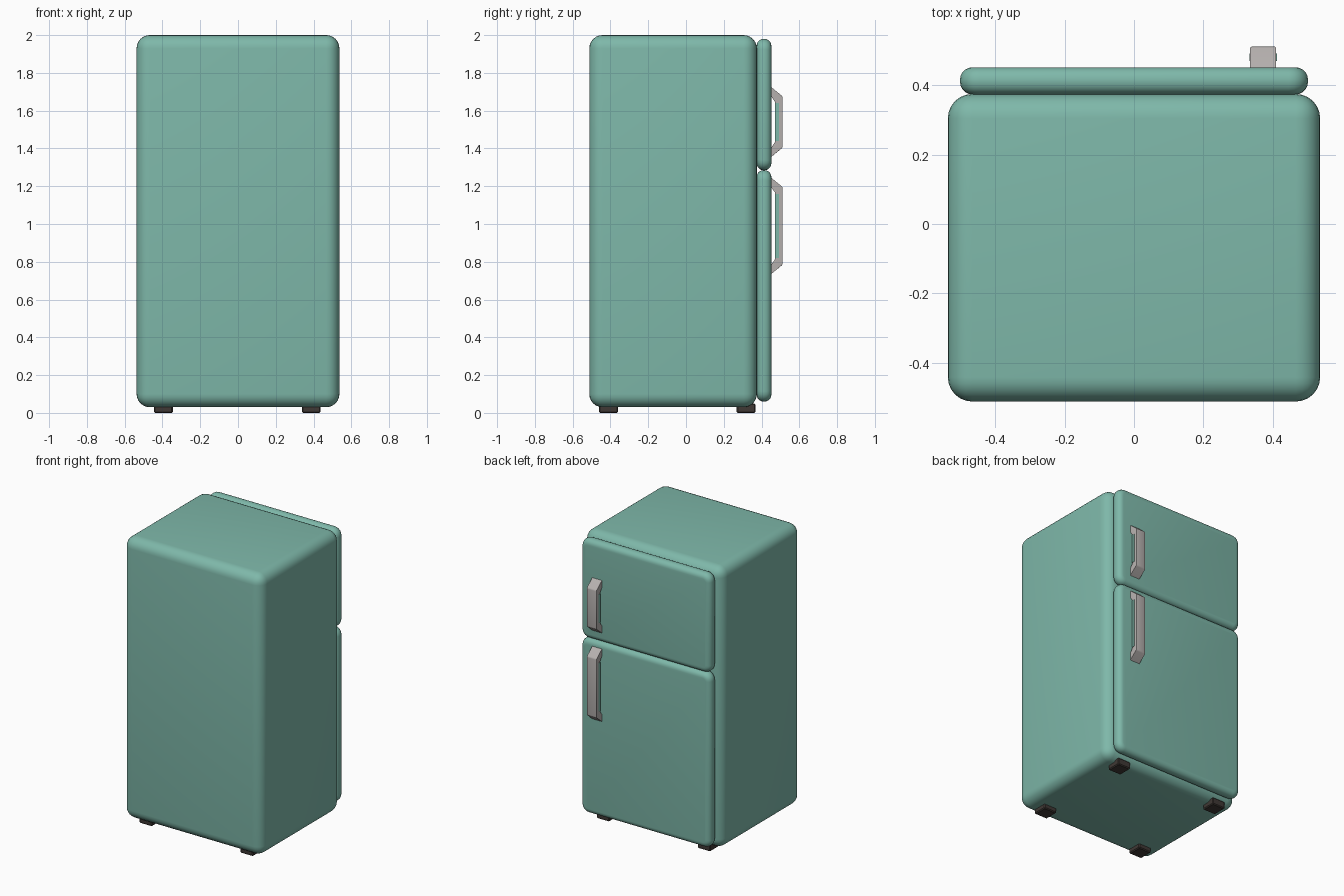
import bpy, bmesh, math

if "Cube" in bpy.data.objects:
    bpy.data.objects.remove(bpy.data.objects["Cube"], do_unlink=True)


def material(name, r, g, b):
    m = bpy.data.materials.new(name)
    m.use_nodes = True
    m.diffuse_color = (r, g, b, 1)
    m.node_tree.nodes["Principled BSDF"].inputs["Base Color"].default_value = (r, g, b, 1)
    return m


TEAL = material("teal enamel", 0.21, 0.48, 0.40)
GREY = material("light grey metal", 0.47, 0.44, 0.43)
DARK = material("dark brown rubber", 0.05, 0.04, 0.035)


def finish(bm, name, mat, smooth=True):
    bmesh.ops.recalc_face_normals(bm, faces=bm.faces)
    mesh = bpy.data.meshes.new(name)
    bm.to_mesh(mesh)
    bm.free()
    mesh.materials.append(mat)
    ob = bpy.data.objects.new(name, mesh)
    bpy.context.scene.collection.objects.link(ob)
    if smooth:
        bpy.ops.object.select_all(action="DESELECT")
        ob.select_set(True)
        bpy.context.view_layer.objects.active = ob
        bpy.ops.object.shade_smooth_by_angle(angle=math.radians(40))
    return ob


def box(x, y, z):
    """Box mesh from (low, high) ranges."""
    bm = bmesh.new()
    bmesh.ops.create_cube(bm, size=1)
    for v in bm.verts:
        v.co = [lo + (c + 0.5) * (hi - lo) for c, (lo, hi) in zip(v.co, (x, y, z))]
    return bm


def bevel(bm, edges, width, segments):
    bmesh.ops.bevel(bm, geom=edges, offset=width, segments=segments,
                    profile=0.5, affect="EDGES", clamp_overlap=True)


# Cabinet with soft edges all round
bm = box((-0.537, 0.537), (-0.512, 0.375), (0.03, 2.0))
bevel(bm, bm.edges[:], 0.07, 6)
finish(bm, "cabinet", TEAL)


# Doors: rounded outline, then a rolled rim
def door(name, low, high):
    bm = box((-0.502, 0.502), (0.374, 0.452), (low, high))
    along_y = [e for e in bm.edges
               if abs(e.verts[0].co.y - e.verts[1].co.y) > 0.01]
    bevel(bm, along_y, 0.055, 5)
    rim = [e for e in bm.edges
           if abs(e.verts[0].co.y - e.verts[1].co.y) < 0.001]
    bevel(bm, rim, 0.036, 5)
    finish(bm, name, TEAL)


door("freezer_door", 1.285, 1.98)
door("fridge_door", 0.06, 1.285)


# Handles: bracket profile extruded across x, with a teal inner strip
def handle(name, low, high):
    outline = [(0.445, low), (0.512, low + 0.055),
               (0.512, high - 0.055), (0.445, high),
               (0.445, high - 0.045), (0.472, high - 0.085),
               (0.472, low + 0.085), (0.445, low + 0.045)]
    bm = bmesh.new()
    face = bm.faces.new([bm.verts.new((0.335, y, z)) for y, z in outline])
    grown = bmesh.ops.extrude_face_region(bm, geom=[face])["geom"]
    bmesh.ops.translate(bm, vec=(0.075, 0, 0),
                        verts=[g for g in grown if isinstance(g, bmesh.types.BMVert)])
    outer = [e for e in bm.edges if all(v.co.y > 0.5 for v in e.verts)]
    bevel(bm, outer, 0.006, 2)
    finish(bm, name, GREY)
    strip = box((0.333, 0.412), (0.47, 0.492), (low + 0.09, high - 0.09))
    finish(strip, name + "_strip", TEAL, smooth=False)


handle("freezer_handle", 1.35, 1.73)
handle("fridge_handle", 0.73, 1.25)

# Four feet
for side, x in (("right", -0.395), ("left", 0.388)):
    for end, y in (("front", -0.41), ("back", 0.318)):
        bm = box((x - 0.05, x + 0.05), (y - 0.05, y + 0.05), (0, 0.05))
        bevel(bm, bm.edges[:], 0.006, 1)
        finish(bm, f"{end}_{side}_foot", DARK, smooth=False)
